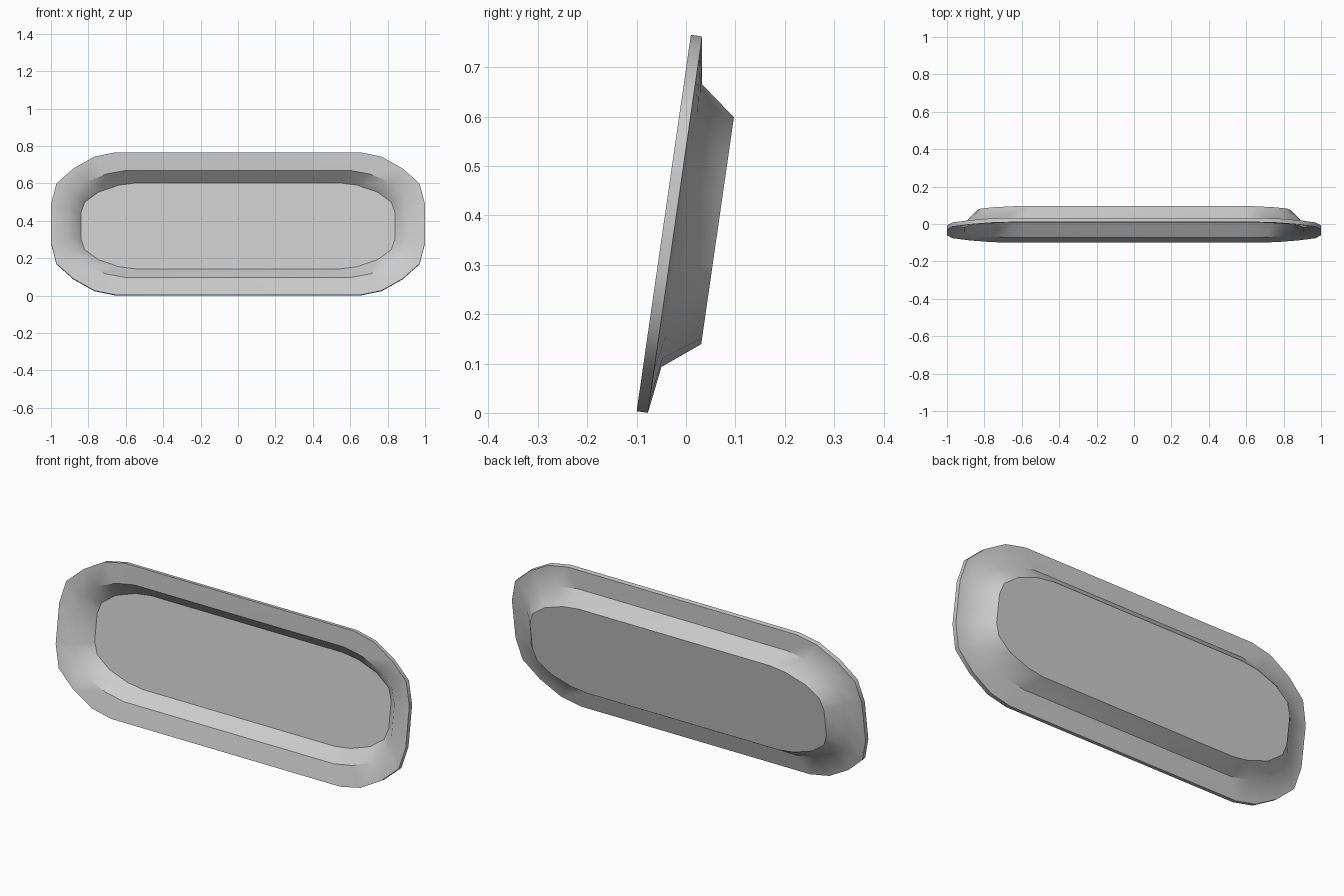
import bpy, bmesh, math
from mathutils import Matrix

if "Cube" in bpy.data.objects:
    bpy.data.objects.remove(bpy.data.objects["Cube"])

# Quarter outlines (x, height from centre): outer rim, wall start, floor edge
RIM = [(0.655, 0.385), (0.767, 0.362), (0.88, 0.298), (0.971, 0.216), (1.0, 0.103)]
BEND = [(0.60, 0.289), (0.705, 0.270), (0.815, 0.225), (0.885, 0.162), (0.907, 0.085)]
FLOOR = [(0.547, 0.232), (0.637, 0.220), (0.745, 0.183), (0.82, 0.128), (0.84, 0.069)]


def full_loop(q):
    r = q[::-1]
    return (q + [(x, -v) for x, v in r]
            + [(-x, -v) for x, v in q] + [(-x, v) for x, v in r])


# Front skin, rim edge and back skin as a stack of rings with depth
stack = [(FLOOR, 0.086), (BEND, 0.013), (RIM, 0.0),
         (RIM, 0.023), (BEND, 0.037), (FLOOR, 0.110)]
bm = bmesh.new()
rings = [[bm.verts.new((x, w, v)) for x, v in full_loop(q)] for q, w in stack]
for a, b in zip(rings, rings[1:]):
    n = len(a)
    for i in range(n):
        j = (i + 1) % n
        bm.faces.new((a[i], a[j], b[j], b[i]))
bm.faces.new(rings[0])
bm.faces.new(rings[-1][::-1])
bmesh.ops.recalc_face_normals(bm, faces=bm.faces[:])

# Lean the tray back and stand it on the ground
bm.transform(Matrix.Translation((0, -0.045, 0.3845))
             @ Matrix.Rotation(-math.radians(8.2), 4, 'X'))
mesh = bpy.data.meshes.new("oval_tray")
bm.to_mesh(mesh)
bm.free()
tray = bpy.data.objects.new("oval_tray", mesh)
bpy.context.collection.objects.link(tray)
bpy.context.view_layer.objects.active = tray
tray.select_set(True)
bpy.ops.object.shade_smooth_by_angle(angle=math.radians(40))
